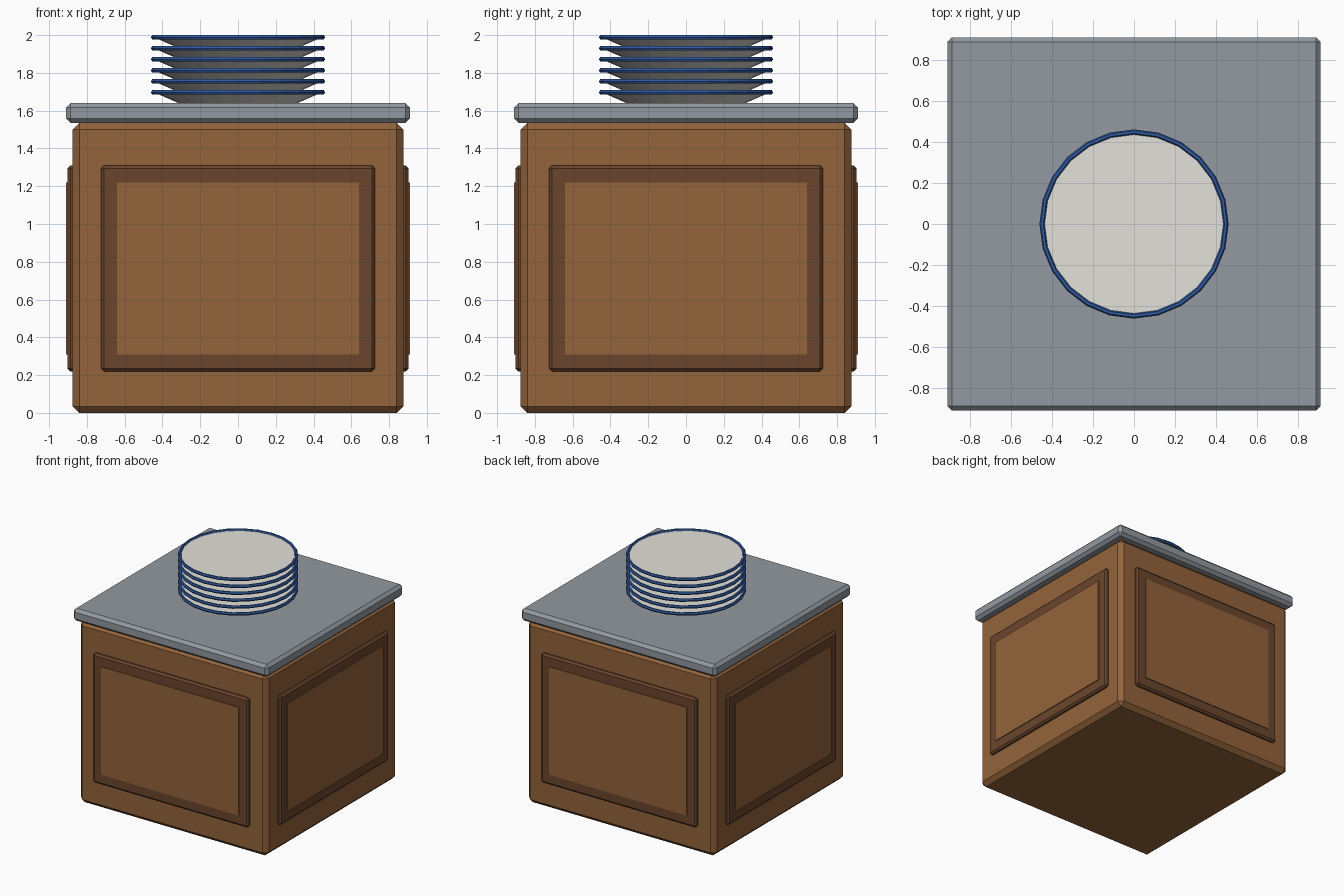
import bpy
from math import pi
from mathutils import Matrix

if "Cube" in bpy.data.objects:
    bpy.data.objects.remove(bpy.data.objects["Cube"])


def material(name, color):
    m = bpy.data.materials.new(name)
    m.diffuse_color = (*color, 1)
    m.use_nodes = True
    m.node_tree.nodes["Principled BSDF"].inputs["Base Color"].default_value = m.diffuse_color
    return m


WOOD = material("wood", (0.29, 0.125, 0.043))
DARK = material("dark_wood", (0.147, 0.06, 0.026))
STONE = material("stone", (0.29, 0.32, 0.35))
CHINA = material("china", (0.77, 0.75, 0.70))
BLUE = material("blue_glaze", (0.03, 0.10, 0.34))


def box(name, lo, hi, mat, bevel=0.0, turn=0.0):
    """Box between two corners, optionally chamfered and turned about z."""
    bpy.ops.mesh.primitive_cube_add(size=1)
    ob = bpy.context.object
    ob.name = name
    size = [b - a for a, b in zip(lo, hi)]
    mid = [(a + b) / 2 for a, b in zip(lo, hi)]
    ob.data.transform(Matrix.Rotation(turn, 4, 'Z') @ Matrix.Translation(mid)
                      @ Matrix.Diagonal((*size, 1)))
    ob.data.materials.append(mat)
    if bevel:
        mod = ob.modifiers.new("chamfer", 'BEVEL')
        mod.width = bevel
        mod.segments = 1
    return ob


# Cabinet body and stone worktop
box("cabinet_body", (-0.875, -0.875, 0), (0.875, 0.875, 1.535), WOOD, 0.035)
box("worktop", (-0.91, -0.91, 1.535), (0.91, 0.91, 1.64), STONE, 0.024)

# Framed panel on each of the four sides
for i, side in enumerate(("front", "right", "back", "left")):
    a = i * pi / 2
    box(side + "_panel_frame", (-0.725, -0.903, 0.22), (0.725, -0.85, 1.31),
        DARK, 0.015, a)
    box(side + "_panel", (-0.64, -0.91, 0.31), (0.64, -0.86, 1.22), WOOD, 0, a)

# Stack of six plates: shallow cone with a blue rim
STEP, DEPTH = 0.0583, 0.06
for i in range(6):
    z = 1.638 + i * STEP
    bpy.ops.mesh.primitive_cone_add(vertices=24, radius1=0.31, radius2=0.448,
                                    depth=DEPTH, location=(0, 0, z + DEPTH / 2))
    plate = bpy.context.object
    plate.name = f"plate_{i + 1}"
    plate.data.materials.append(CHINA)
    bpy.ops.mesh.primitive_torus_add(major_segments=24, minor_segments=6,
                                     major_radius=0.448, minor_radius=0.013,
                                     location=(0, 0, z + DEPTH - 0.001))
    rim = bpy.context.object
    rim.name = f"plate_rim_{i + 1}"
    rim.data.materials.append(BLUE)
